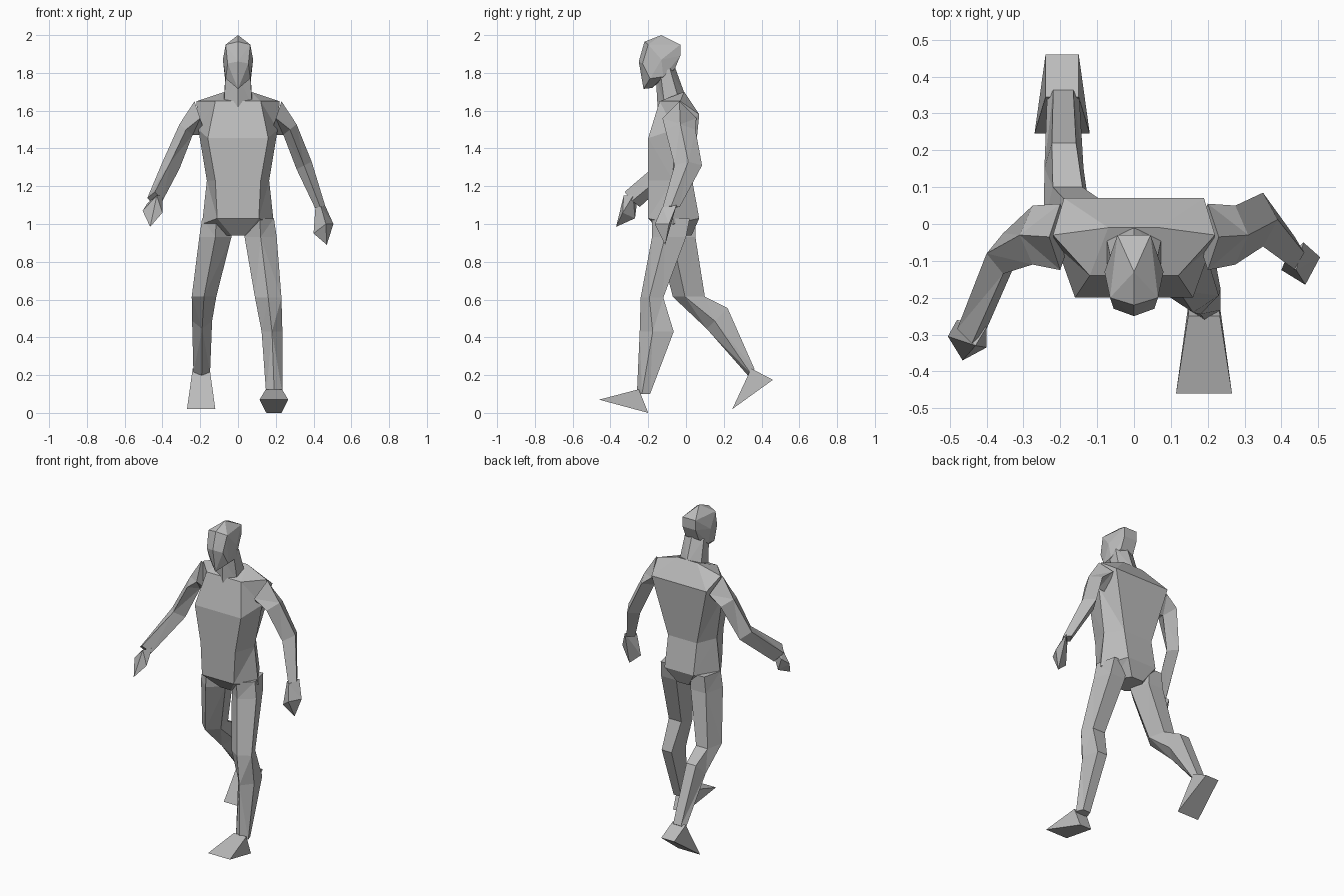
import bpy
import bmesh
import math
from mathutils import Vector

default_cube = bpy.data.objects.get("Cube")
if default_cube:
    bpy.data.objects.remove(default_cube, do_unlink=True)

# One plain grey for the whole figure
grey = bpy.data.materials.new("plain_grey")
grey.use_nodes = True
grey.diffuse_color = (.5, .5, .5, 1)
grey.node_tree.nodes["Principled BSDF"].inputs["Base Color"].default_value = grey.diffuse_color


def finish(name, mesh_data):
    """Turn a bmesh into a flat shaded grey object."""
    bmesh.ops.recalc_face_normals(mesh_data, faces=mesh_data.faces[:])
    mesh = bpy.data.meshes.new(name)
    mesh_data.to_mesh(mesh)
    mesh_data.free()
    mesh.materials.append(grey)
    part = bpy.data.objects.new(name, mesh)
    bpy.context.collection.objects.link(part)
    return part


def skin(name, loops):
    """Bridge successive point loops and close both ends."""
    mesh_data = bmesh.new()
    rows = [[mesh_data.verts.new(point) for point in loop] for loop in loops]
    count = len(rows[0])
    for lower, upper in zip(rows, rows[1:]):
        for i in range(count):
            j = (i + 1) % count
            mesh_data.faces.new((lower[i], lower[j], upper[j], upper[i]))
    mesh_data.faces.new(rows[0])
    mesh_data.faces.new(rows[-1])
    bmesh.ops.triangulate(mesh_data, faces=mesh_data.faces[:])
    return finish(name, mesh_data)


def hull(name, points):
    """Wrap a convex shell around a few corner points."""
    mesh_data = bmesh.new()
    for point in points:
        mesh_data.verts.new(point)
    result = bmesh.ops.convex_hull(mesh_data, input=mesh_data.verts[:])
    spare = set(result["geom_interior"]) | set(result["geom_unused"])
    bmesh.ops.delete(mesh_data, geom=[v for v in spare if isinstance(v, bmesh.types.BMVert)], context='VERTS')
    return finish(name, mesh_data)


def ring(sides, centre, half_width, half_depth, lean_x=0, lean_y=0):
    """Polygon with a corner at the front, fitted to its size and tilted."""
    angles = [math.tau * i / sides for i in range(sides)]
    across = [math.sin(a) for a in angles]
    along = [-math.cos(a) for a in angles]
    middle = (max(along) + min(along)) / 2
    reach = (max(along) - min(along)) / 2
    points = []
    for u, v in zip(across, along):
        dx = half_width * u / max(across)
        dy = half_depth * (v - middle) / reach
        points.append(Vector(centre) + Vector((dx, dy, lean_x * dx + lean_y * dy)))
    return points


def limb(name, sides, sections):
    return skin(name, [ring(sides, *section) for section in sections])


def body_loop(front, side, back):
    """Six sided loop from three corners of the left half."""
    left = [front, side, back]
    return left + [(-x, y, z) for x, y, z in reversed(left)]


def both(points):
    return points + [(-x, y, z) for x, y, z in points if x]


# Torso from crotch to collar
skin("torso", [
    body_loop((.035, -.12, .94), (.1, -.06, .94), (.04, .03, .94)),
    body_loop((.11, -.2, 1.03), (.19, -.07, 1), (.1, .07, 1.03)),
    body_loop((.12, -.2, 1.23), (.165, -.07, 1.23), (.1, .035, 1.22)),
    body_loop((.16, -.2, 1.455), (.21, -.06, 1.5), (.19, .07, 1.58)),
    body_loop((.12, -.14, 1.65), (.22, -.03, 1.65), (.07, -.01, 1.7)),
])

# Neck and head
limb("neck", 6, [
    ((0, -.075, 1.64), .075, .075, 0, .4),
    ((0, -.11, 1.81), .065, .05, 0, .5),
])
hull("head", both([
    (0, -.13, 2), (0, -.22, 1.965), (.065, -.2, 1.95),
    (.045, -.03, 1.95), (.045, -.03, 1.89), (.08, -.13, 1.87),
    (0, -.25, 1.86), (.055, -.23, 1.85), (.065, -.19, 1.77),
    (0, -.225, 1.715), (0, -.18, 1.72), (.07, -.12, 1.78), (.045, -.06, 1.82),
]))

# Arms: the upper arms match, the forearms swing differently
for name, flip, lower in (
    ("left_arm", 1, [
        ((.35, .012, 1.31), .04, .073, .5, 0),
        ((.435, -.078, 1.09), .027, .045, .2, 0)]),
    ("right_arm", -1, [
        ((-.355, -.08, 1.31), .045, .055, -.4, -.4),
        ((-.44, -.285, 1.13), .04, .04, -.2, -1)]),
):
    upper = [
        ((flip * .2, -.035, 1.56), .03, .09, flip * 3, 0),
        ((flip * .275, -.03, 1.5), .035, .08, flip * .8, 0),
    ]
    limb(name, 4, upper + lower)

# Hands
hull("left_hand", [
    (.46, -.05, 1.1), (.41, -.1, 1.09), (.44, -.125, 1.09),
    (.505, -.09, 1), (.465, -.165, 1), (.4, -.125, .95), (.47, -.11, .89),
])
hull("right_hand", [
    (-.48, -.26, 1.11), (-.4, -.28, 1.15), (-.43, -.33, 1.15),
    (-.505, -.305, 1.07), (-.4, -.335, 1.06), (-.45, -.27, 1.03), (-.465, -.37, .985),
])

# Legs: the left one strides forward, the right one trails behind
limb("left_leg", 5, [
    ((.115, -.08, 1.03), .075, .1),
    ((.12, -.09, .93), .085, .09),
    ((.16, -.18, .61), .07, .06),
    ((.18, -.155, .43), .055, .09),
    ((.192, -.225, .1), .043, .035),
])
limb("right_leg", 5, [
    ((-.115, -.05, 1.03), .075, .1),
    ((-.12, -.05, .93), .085, .1),
    ((-.18, .015, .615), .065, .085),
    ((-.19, .165, .5), .053, .055, 0, 1),
    ((-.192, .345, .215), .044, .018, 0, .9),
])


def foot(name, middle, ankle, heel, toe):
    """Wedge of three pairs, each given as half width, y and z."""
    pairs = (ankle, heel, toe)
    hull(name, [(middle + s * w, y, z) for w, y, z in pairs for s in (-1, 1)])


# Feet
foot("left_foot", .19, (.043, -.25, .125), (.04, -.2, 0), (.076, -.46, .07))
foot("right_foot", -.195, (.045, .345, .235), (.045, .46, .175), (.075, .245, .02))
